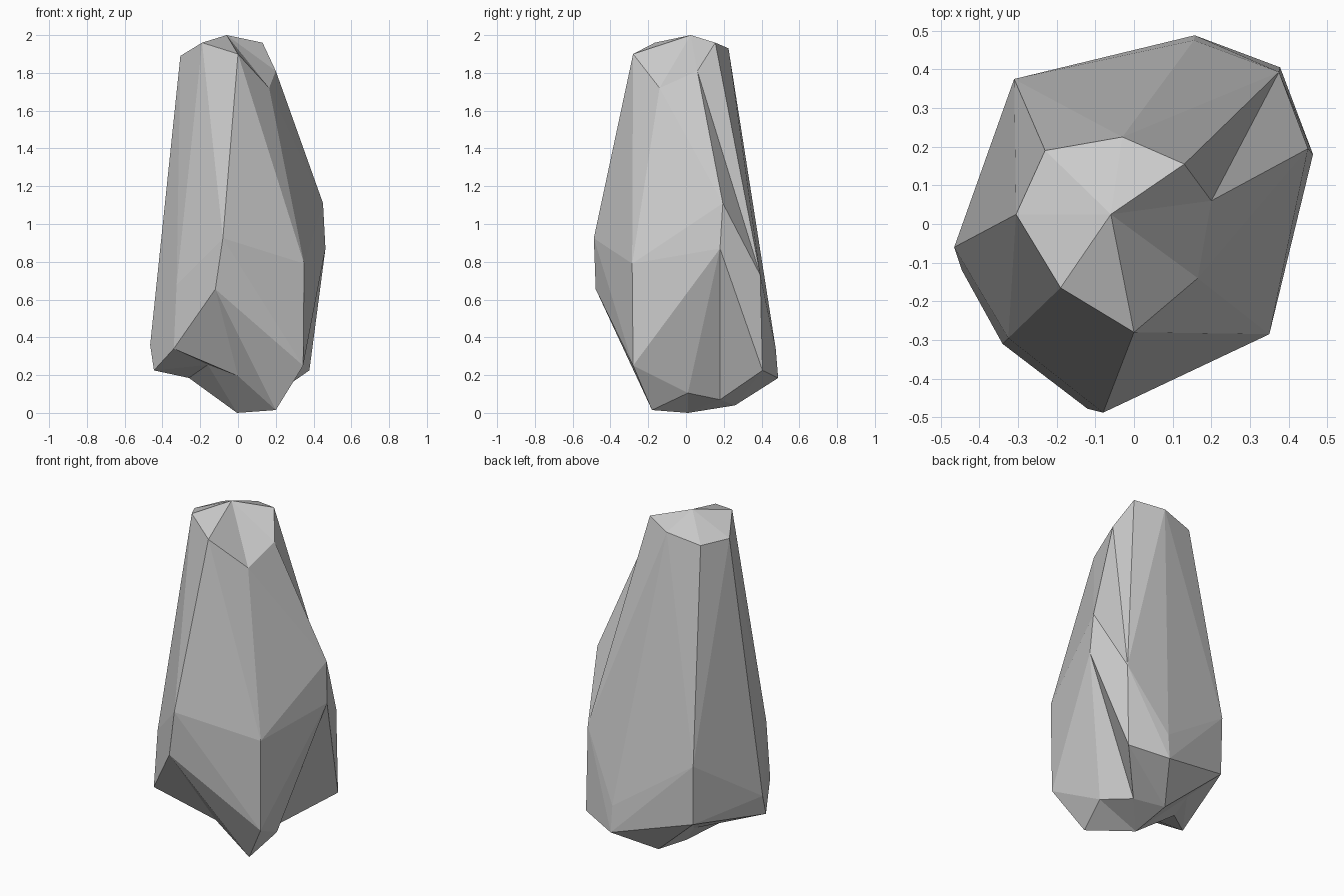
import bpy, bmesh
from mathutils import Vector

if "Cube" in bpy.data.objects:
    bpy.data.objects.remove(bpy.data.objects["Cube"])

# Four rings of eight points, anticlockwise from the front, plus two poles
TOP = [(0, -.28, 1.90), (.165, -.14, 1.72), (.20, .06, 1.81), (.13, .155, 1.96),
       (-.03, .225, 1.93), (-.23, .19, 1.89), (-.305, .025, 1.89), (-.19, -.165, 1.96)]
UPPER = [(-.08, -.488, .925), (.35, -.285, .79), (.45, .195, 1.11), (.375, .393, .73),
         (.155, .475, .34), (-.31, .375, .66), (-.465, -.06, .36), (-.325, -.295, .68)]
LOWER = [(-.12, -.478, .655), (.345, -.28, .25), (.463, .18, .87), (.378, .405, .225),
         (.157, .488, .185), (-.305, .37, .31), (-.445, -.12, .225), (-.34, -.31, .34)]
BASE = [(0, -.21, .195), (.20, -.18, .015), (.25, .01, .105), (.155, .18, .07),
        (0, .26, .04), (-.20, .21, .20), (-.26, .03, .185), (-.16, -.17, .255)]
PEAK, FOOT = (-.06, .025, 2.0), (-.005, .01, 0)

# Panels (ring, column) that fold inward as valleys instead of outward as ridges
VALLEYS = {(0, 2), (2, 2)}

bm = bmesh.new()
rings = [[bm.verts.new(p) for p in ring] for ring in (TOP, UPPER, LOWER, BASE)]
peak, foot = bm.verts.new(PEAK), bm.verts.new(FOOT)


def panel(a, b, c, d, valley):
    """Split a four-sided panel along its ridge (or valley) diagonal."""
    normal = (b.co - a.co).cross(c.co - a.co)
    ridge = normal.dot(d.co - a.co) <= 0
    if ridge != valley:
        bm.faces.new((a, b, c))
        bm.faces.new((a, c, d))
    else:
        bm.faces.new((a, b, d))
        bm.faces.new((b, c, d))


# Sides
for r in range(3):
    hi, lo = rings[r], rings[r + 1]
    for i in range(8):
        j = (i + 1) % 8
        panel(lo[i], lo[j], hi[j], hi[i], (r, i) in VALLEYS)

# Cap and underside
for i in range(8):
    j = (i + 1) % 8
    bm.faces.new((rings[0][i], rings[0][j], peak))
    bm.faces.new((rings[3][j], rings[3][i], foot))

bmesh.ops.recalc_face_normals(bm, faces=bm.faces)
mesh = bpy.data.meshes.new("rock")
bm.to_mesh(mesh)
bm.free()
rock = bpy.data.objects.new("rock", mesh)
bpy.context.collection.objects.link(rock)
